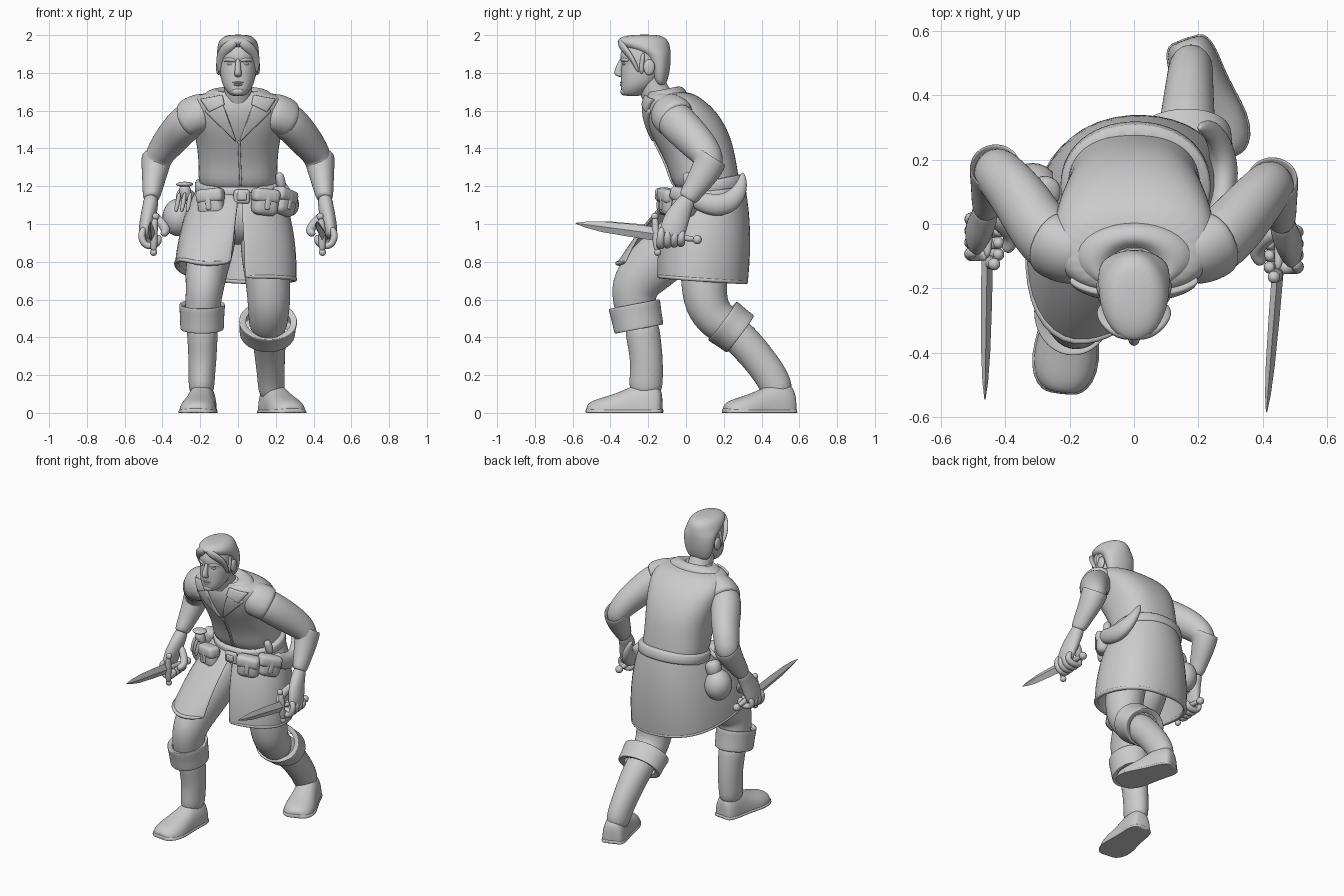
import bpy, bmesh, math
from mathutils import Vector
from mathutils.bvhtree import BVHTree

cube = bpy.data.objects.get("Cube")
if cube:
    bpy.data.objects.remove(cube, do_unlink=True)

X, Y, Z = Vector((1, 0, 0)), Vector((0, 1, 0)), Vector((0, 0, 1))

clay = bpy.data.materials.new("plain_grey")
clay.use_nodes = True
clay.diffuse_color = (.6, .6, .6, 1)
clay.node_tree.nodes["Principled BSDF"].inputs["Base Color"].default_value = (.6, .6, .6, 1)


def finish(name, bm, smooth=True, subsurf=0, solid=0, bevel=0):
    """Turn a bmesh into a named object with its modifiers."""
    bmesh.ops.recalc_face_normals(bm, faces=bm.faces[:])
    mesh = bpy.data.meshes.new(name)
    bm.to_mesh(mesh)
    bm.free()
    mesh.materials.append(clay)
    for face in mesh.polygons:
        face.use_smooth = smooth
    obj = bpy.data.objects.new(name, mesh)
    bpy.context.collection.objects.link(obj)
    if solid:
        mod = obj.modifiers.new("thickness", 'SOLIDIFY')
        mod.thickness, mod.offset = solid, 0
    if bevel:
        mod = obj.modifiers.new("bevel", 'BEVEL')
        mod.width, mod.segments = bevel, 3
    if subsurf:
        mod = obj.modifiers.new("subsurf", 'SUBSURF')
        mod.levels = mod.render_levels = subsurf
    return obj


def loft(name, rings, sides=16, axis=None, ref=X, power=1, caps=True,
         smooth=True, subsurf=2, floor=False):
    """Skin elliptical rings (x, y, z, radius_a, radius_b); b lies along ref."""
    bm = bmesh.new()
    centres = [Vector(r[:3]) for r in rings]
    loops = []
    for i, ring in enumerate(rings):
        along = Vector(axis) if axis else centres[min(i + 1, len(rings) - 1)] - centres[max(i - 1, 0)]
        along.normalize()
        u = ref.cross(along).normalized()
        v = along.cross(u)
        loop = []
        for k in range(sides):
            angle = math.tau * k / sides
            c, s = [math.copysign(abs(w) ** power, w) for w in (math.cos(angle), math.sin(angle))]
            p = centres[i] + u * c * ring[3] + v * s * ring[4]
            if floor:
                p.z = max(p.z, 0)
            loop.append(bm.verts.new(p))
        loops.append(loop)
    for low, high in zip(loops, loops[1:]):
        for k in range(sides):
            j = (k + 1) % sides
            bm.faces.new((low[k], low[j], high[j], high[k]))
    if caps:
        bm.faces.new(loops[0])
        bm.faces.new(loops[-1])
    return finish(name, bm, smooth, subsurf)


def tube(name, points, radius, sides=8, ref=X):
    """Soft round tube of even radius, tapered at its ends."""
    last = len(points) - 1
    rings = [(*p, *[radius * (.75 if i in (0, last) else 1)] * 2) for i, p in enumerate(points)]
    return loft(name, rings, sides, ref=ref)


def ball(name, place, size):
    bm = bmesh.new()
    bmesh.ops.create_uvsphere(bm, u_segments=24, v_segments=14, radius=1)
    for v in bm.verts:
        v.co = Vector(place) + Vector(a * b for a, b in zip(v.co, size))
    return finish(name, bm)


def block(name, place, size, turn=0, bevel=.015):
    bm = bmesh.new()
    bmesh.ops.create_cube(bm, size=1)
    for v in bm.verts:
        v.co = Vector(a * b for a, b in zip(v.co, size))
    obj = finish(name, bm, bevel=bevel)
    obj.location, obj.rotation_euler = place, (0, 0, turn)
    return obj


def sheet(name, rows, solid, subsurf=1):
    """Open sheet through rows of points."""
    bm = bmesh.new()
    grid = [[bm.verts.new(p) for p in row] for row in rows]
    for a, b in zip(grid, grid[1:]):
        for k in range(len(a) - 1):
            bm.faces.new((a[k], a[k + 1], b[k + 1], b[k]))
    return finish(name, bm, subsurf=subsurf, solid=solid)


# Coat body: stacked sections (z, centre_y, half_width, half_depth)
body = [(1.15, .115, .215, .18), (1.28, .095, .208, .18), (1.4, .055, .215, .2),
        (1.5, .01, .237, .213), (1.6, -.035, .255, .195), (1.66, -.065, .25, .155), (1.705, -.09, .18, .11)]
coat = loft("coat_body", [(0, y, z, a, b) for z, y, a, b in body], 24, Z, Y, .82)
depsgraph = bpy.context.evaluated_depsgraph_get()
depsgraph.update()
surface = BVHTree.FromObject(coat, depsgraph)


def patch(name, corners, solid=.014, steps=8):
    """Four-cornered panel (x, z) laid on the front of the coat."""
    a, b, c, d = [Vector((x, -1, z)) for x, z in corners]
    rows = []
    for i in range(steps + 1):
        row = []
        for k in range(steps + 1):
            p = a.lerp(b, i / steps).lerp(d.lerp(c, i / steps), k / steps)
            hit = surface.ray_cast(p, Y)[0]
            p.y = hit.y - .004 if hit else -.15
            row.append(p)
        rows.append(row)
    sheet(name, rows, solid)


for side, word in ((1, "left"), (-1, "right")):
    patch(word + "_lapel", [(side * x, z) for x, z in ((.18, 1.6), (.005, 1.43), (.055, 1.57), (.09, 1.66))], .022)
    patch(word + "_collar_tip", [(side * x, z) for x, z in ((.2, 1.66), (.15, 1.59), (.07, 1.63), (.08, 1.68))], .03)
patch("coat_closing", [(.012, 1.44), (.022, 1.2), (.008, 1.2), (-.002, 1.44)])
loft("collar", [(0, -.105, 1.64, .195, .12), (0, -.105, 1.685, .19, .112), (0, -.115, 1.71, .15, .095),
                (0, -.13, 1.715, .11, .08), (0, -.14, 1.69, .08, .07)], 20, (0, -.2, 1), Y, caps=False)

# Coat skirt, split at the front and pushed out by the forward thigh
hem = [(-.03, -.32, .79), (-.19, -.39, .77), (-.31, -.29, .81), (-.335, -.08, .78), (-.3, .12, .73),
       (-.2, .28, .7), (0, .33, .68), (.2, .3, .68), (.3, .15, .69), (.31, -.02, .7), (.2, -.12, .71), (.03, -.15, .71)]
waist = []
for i in range(len(hem)):
    angle = -math.pi / 2 - math.tau * i / (len(hem) - 1)
    y = .12 + .19 * math.sin(angle)
    waist.append(Vector((.01 + .225 * math.cos(angle), y, 1.175 + .2 * y)))
skirt = []
for f in (0, .2, .45, .75, .96, 1):
    row = []
    for top, low in zip(waist, hem):
        p = top.lerp(Vector(low), f)
        out = Vector((p.x, p.y - .1, 0)).normalized()
        row.append(p + out * .03 * math.sin(math.pi * f))
    skirt.append(row)
sheet("coat_skirt", skirt, .02, 2)
rim = [Vector(p) + Z * .012 for p in hem]
sheet("skirt_hem", [[p + Z * .012 for p in rim], [p - Z * .012 for p in rim]], .03, 2)
ball("hips", (0, .13, 1.04), (.2, .14, .15))

# Belt with its buckle, pouches and hangings
loft("belt", [(.005, .12 - .2 * h, 1.195 + h, .235, .2) for h in (-.035, -.03, .03, .035)], 28, (0, -.2, 1), Y, .95, subsurf=1)
block("buckle", (.02, -.1, 1.145), (.085, .03, .075))
block("buckle_plate", (.02, -.112, 1.145), (.05, .025, .04), bevel=.006)
for word, x, y, turn in (("right", -.14, -.09, -.35), ("left", .14, -.08, .35), ("hip", .235, 0, .9)):
    front = Vector((math.sin(turn), -math.cos(turn), 0)) * .018
    parts = [block(word + "_pouch", Vector((x, y, 1.11)) + front * .4, (.14, .095, .13), turn, .035),
             block(word + "_pouch_flap", Vector((x, y, 1.15)) + front, (.15, .085, .075), turn, .025),
             block(word + "_pouch_strap", Vector((x, y, 1.12)) + front * 2, (.03, .05, .09), turn, .008)]
    for part in parts:
        part.rotation_euler.y = turn * .3
ball("hip_bag", (-.315, .1, 1.035), (.085, .09, .1))
tube("bag_neck", [(-.29, .1, 1.08), (-.28, .1, 1.15), (-.26, .1, 1.19)], .06)
tube("flask", [(-.27, .0, 1.12), (-.28, -.01, 1.17), (-.285, -.01, 1.21)], .038)
ball("flask_lip", (-.283, -.01, 1.21), (.045, .042, .014))
for i in range(3):
    x = -.25 - .03 * i
    tube("belt_tool", [(x, -.06 + .02 * i, 1.17), (x - .01, -.07 + .02 * i, 1.11), (x - .02, -.07 + .02 * i, 1.06)], .014)
loft("horn", [(.2, .3, 1.275, .01, .01), (.235, .3, 1.2, .035, .025), (.27, .25, 1.12, .06, .04),
              (.285, .16, 1.09, .065, .045), (.275, .06, 1.125, .05, .04), (.26, .01, 1.16, .045, .035)])
tube("horn_knob", [(.235, .02, 1.18), (.225, .01, 1.23), (.215, .0, 1.275)], .03)

# Trousers and boots
loft("right_thigh", [(-.1, .1, 1.02, .15, .11), (-.14, -.07, .87, .15, .12), (-.17, -.215, .75, .145, .115),
                     (-.175, -.28, .66, .13, .102), (-.187, -.272, .57, .115, .095), (-.19, -.25, .46, .1, .09)])
loft("left_thigh", [(.12, .1, 1.02, .14, .12), (.14, .1, .82, .135, .125), (.16, .095, .69, .125, .12),
                    (.165, .105, .57, .12, .115), (.16, .16, .49, .11, .105), (.16, .24, .44, .1, .1)])
loft("right_boot_shaft", [(-.19, -.24, .5, .095, .09), (-.188, -.222, .38, .092, .08), (-.188, -.208, .28, .088, .076),
                          (-.192, -.21, .19, .09, .07), (-.195, -.215, .08, .09, .07)])
loft("left_boot_shaft", [(.16, .2, .47, .095, .095), (.165, .3, .385, .095, .09), (.17, .39, .28, .09, .08),
                         (.175, .47, .17, .09, .072), (.18, .5, .07, .08, .07)])


def cuff(name, low, high, a, b):
    """Folded boot top, open inside."""
    low, high = Vector(low), Vector(high)
    rings = [(f, s) for f, s in ((.1, .72), (0, .97), (.06, 1), (.5, 1), (.94, 1.05), (1, 1.02), (.9, .8))]
    loft(name, [(*low.lerp(high, f), a * s, b * s) for f, s in rings], 20, high - low, caps=False)


cuff("right_cuff", (-.19, -.248, .44), (-.19, -.275, .58), .135, .118)
cuff("left_cuff", (.155, .29, .415), (.16, .19, .49), .125, .15)


def foot(name, heel, toe):
    heel, toe = Vector(heel), Vector(toe)
    shape = [(0, .045, .1), (.04, .065, .14), (.14, .078, .165), (.32, .08, .16), (.5, .088, .122),
             (.72, .104, .09), (.9, .09, .07), (.98, .06, .05), (1, .035, .035)]
    loft(name, [(*heel.lerp(toe, f), w, h) for f, w, h in shape], 20, toe - heel, Z, .85, floor=True)
    loft(name + "_sole", [(*heel.lerp(toe, f * 1.02 - .01), w * 1.06, .024) for f, w, h in shape],
         16, toe - heel, Z, .5, subsurf=1, floor=True)


foot("right_foot", (-.18, -.125, 0), (-.225, -.525, 0))
foot("left_foot", (.16, .575, 0), (.29, .205, 0))

# Arms, hands and daggers; the right arm sits a little further back
for side, word, back, sway in ((1, "left", 0, 0), (-1, "right", .04, .12)):
    def at(x, y, z, *radii):
        return (side * x, y + back, z, *radii)

    def blade(y, z, *radii):
        return at(.455 + (.1 - sway) * (y + .05) * .8, y, z, *radii)

    loft(word + "_shoulder_cap", [at(.14, -.1 - back, 1.595, .1, .09), at(.2, -.09 - back, 1.59, .112, .1),
                                  at(.262, -.06 - back, 1.56, .115, .1), at(.276, -.05 - back, 1.55, .1, .085)])
    loft(word + "_sleeve", [at(.2, -.09 - back, 1.585, .1, .1), at(.28, -.045 - back, 1.535, .105, .098),
                            at(.345, .03, 1.46, .1, .092), at(.405, .1, 1.385, .09, .08),
                            at(.43, .125, 1.33, .085, .075), at(.44, .1, 1.27, .07, .06)])
    loft(word + "_bracer", [at(.435, .11, 1.3, .06, .06), at(.43, .14, 1.365, .08, .075), at(.43, .138, 1.355, .09, .085),
                            at(.44, .1, 1.27, .08, .07), at(.452, .045, 1.19, .062, .055),
                            at(.458, .012, 1.14, .055, .046), at(.46, .005, 1.13, .04, .034)], axis=(0, -.5, -.8))
    loft(word + "_hand", [at(.46, .02, 1.15, .043, .037), at(.463, -.01, 1.1, .05, .042), at(.475, -.045, 1.04, .068, .042),
                          at(.49, -.07, .97, .072, .038), at(.495, -.08, .92, .062, .03)])
    for i in range(4):
        y, z = -.135 + .036 * i, .005 * i
        tube(word + "_finger", [at(.495, y + .01, .985 - z), at(.517, y, .94 - z), at(.495, y, .885 + z),
                                at(.45, y, .88 + z), at(.415, y, .91), at(.425, y, .945)], .023, ref=Y)
    tube(word + "_thumb", [at(.45, -.02, 1.06), at(.4, -.05, 1.0), at(.375, -.085, .96), at(.4, -.13, .945)], .028)

    loft(word + "_dagger_blade", [blade(-.155, .947, .036, .018), blade(-.3, .967, .034, .017), blade(-.44, .985, .028, .014),
                                  blade(-.53, .997, .016, .009), blade(-.585, 1.004, .002, .002)],
         4, smooth=False, subsurf=0)
    tube(word + "_dagger_grip", [blade(-.15, .945), blade(-.04, .93), blade(.06, .917)], .02)
    ball(word + "_dagger_pommel", blade(.06, .917), (.024, .024, .024))
    guard = [at(.435, -.165, 1.04), at(.445, -.162, .99), at(.445, -.158, .9), at(.447, -.15, .85)]
    tube(word + "_dagger_guard", guard, .022)
    for end in guard[::3]:
        ball(word + "_guard_knob", end, (.019, .019, .019))

# Head: sections (z, face_y, back_y, half_width)
def head_shape(name, rows, power=1):
    loft(name, [(0, (f + b) / 2, z, w, (b - f) / 2) for z, f, b, w in rows], 24, Z, Y, power)


loft("neck", [(0, -.1, 1.58, .1, .09), (0, -.15, 1.67, .08, .075), (0, -.195, 1.76, .075, .075), (0, -.2, 1.82, .07, .07)])
head_shape("head", [(1.676, -.32, -.25, .03), (1.69, -.34, -.22, .05), (1.72, -.345, -.18, .075), (1.76, -.345, -.14, .091),
                    (1.82, -.345, -.115, .098), (1.855, -.338, -.105, .1), (1.88, -.353, -.1, .1), (1.94, -.34, -.1, .095),
                    (1.98, -.29, -.14, .06)], .93)
head_shape("hair", [(1.73, -.15, -.115, .06), (1.75, -.175, -.1, .085), (1.81, -.19, -.085, .104), (1.87, -.21, -.08, .11),
                    (1.905, -.25, -.08, .112), (1.935, -.34, -.083, .111), (1.965, -.372, -.09, .103),
                    (1.988, -.35, -.11, .085), (2.003, -.29, -.15, .05)])
loft("nose", [(0, -.335, 1.88, .01, .014), (0, -.348, 1.845, .014, .018), (0, -.36, 1.805, .019, .024),
              (0, -.353, 1.785, .02, .022), (0, -.338, 1.778, .012, .015)], 12, Z, Y)
ball("chin", (0, -.325, 1.702), (.034, .022, .022))
ball("upper_lip", (0, -.336, 1.749), (.03, .014, .006))
ball("lower_lip", (0, -.336, 1.737), (.025, .014, .007))
for side, word in ((1, "left"), (-1, "right")):
    ball(word + "_eye", (side * .04, -.322, 1.847), (.017, .014, .008))
    tube(word + "_brow", [(side * .01, -.34, 1.864), (side * .045, -.334, 1.873), (side * .078, -.302, 1.866)], .013, ref=Z)
    ball(word + "_ear", (side * .103, -.195, 1.83), (.014, .03, .042))
    tube(word + "_sideburn", [(side * .098, -.225, 1.91), (side * .1, -.235, 1.85), (side * .094, -.235, 1.79)], .014)
    loft(word + "_hair_lock", [(side * .005, -.345, 1.97, .02, .018), (side * .045, -.343, 1.945, .03, .018),
                               (side * .08, -.31, 1.91, .03, .016), (side * .096, -.275, 1.86, .026, .013),
                               (side * .096, -.25, 1.8, .01, .008)], 10, ref=Y)
